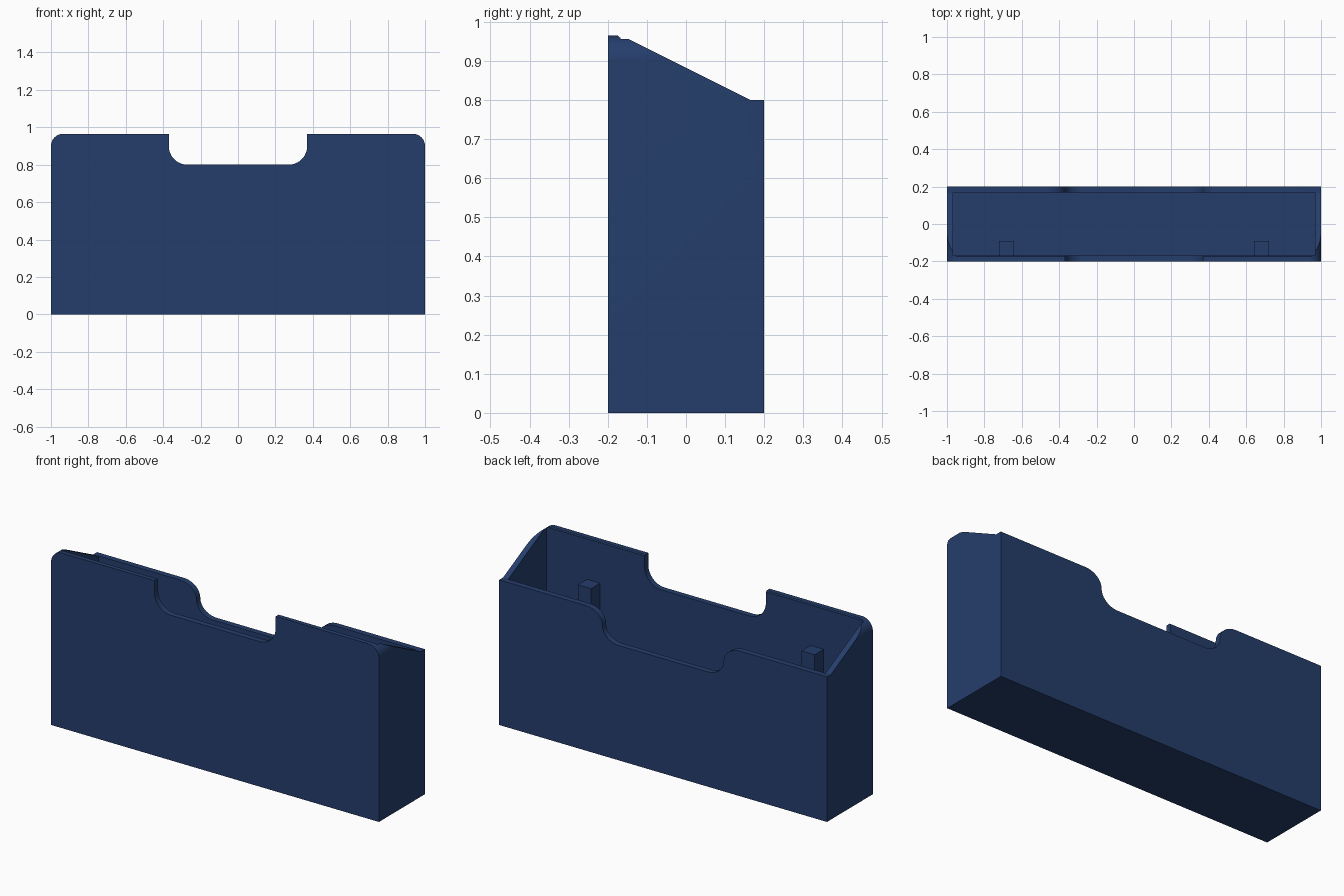
import bpy
import math

cube = bpy.data.objects.get("Cube")
if cube:
    bpy.data.objects.remove(cube, do_unlink=True)

HALF_W, HALF_D = 1.0, 0.2
FRONT_H, BACK_H = 0.965, 0.8
WALL = 0.032
NOTCH_W, NOTCH_R = 0.37, 0.1

navy = bpy.data.materials.new("navy blue")
navy.use_nodes = True
colour = (0.0185, 0.048, 0.15, 1)
navy.diffuse_color = colour
navy.node_tree.nodes["Principled BSDF"].inputs["Base Color"].default_value = colour


def arc(cx, cz, rx, rz, start, end, steps=12):
    """Points on an elliptical arc, angles in degrees."""
    angles = [math.radians(start + (end - start) * i / steps) for i in range(steps + 1)]
    return [(cx + rx * math.cos(a), cz + rz * math.sin(a)) for a in angles]


def prism(name, profile, lo, hi, axis):
    """Extrude a closed profile along x (yz profile) or y (xz profile)."""
    place = (lambda p, t: (t, *p)) if axis == "x" else (lambda p, t: (p[0], t, p[1]))
    n = len(profile)
    verts = [place(p, t) for t in (lo, hi) for p in profile]
    faces = [list(range(n)), list(range(n, 2 * n))]
    faces += [[i, (i + 1) % n, n + (i + 1) % n, n + i] for i in range(n)]
    mesh = bpy.data.meshes.new(name)
    mesh.from_pydata(verts, [], faces)
    mesh.materials.append(navy)
    obj = bpy.data.objects.new(name, mesh)
    bpy.context.collection.objects.link(obj)
    # Consistent outward normals
    bpy.ops.object.select_all(action="DESELECT")
    bpy.context.view_layer.objects.active = obj
    obj.select_set(True)
    bpy.ops.object.mode_set(mode="EDIT")
    bpy.ops.mesh.select_all(action="SELECT")
    bpy.ops.mesh.normals_make_consistent(inside=False)
    bpy.ops.object.mode_set(mode="OBJECT")
    return obj


def rectangle(x0, x1, z0, z1):
    return [(x0, z0), (x1, z0), (x1, z1), (x0, z1)]


def carve(target, cutter, operation="DIFFERENCE"):
    mod = target.modifiers.new("carve", "BOOLEAN")
    mod.operation, mod.solver, mod.object = operation, "EXACT", cutter
    bpy.context.view_layer.objects.active = target
    bpy.ops.object.modifier_apply(modifier=mod.name)
    bpy.data.objects.remove(cutter, do_unlink=True)


def mirrored(half):
    """Complete a right-half outline with its mirror image."""
    return half + [(-x, z) for x, z in reversed(half)]


# Tray body: side outline with sloping top
tray = prism("tray", [
    (-HALF_D, 0), (HALF_D, 0), (HALF_D, BACK_H), (0.165, BACK_H),
    (-0.155, 0.96), (-0.17, 0.96), (-0.175, FRONT_H), (-HALF_D, FRONT_H),
], -HALF_W, HALF_W, "x")

# Rounded upper corners
R = 0.065
outline = mirrored([(HALF_W, -0.1)] + arc(HALF_W - R, FRONT_H - R, R, R, 0, 90))
outline = [(x, z + 0.0005) if z > FRONT_H - 0.0001 else (x, z) for x, z in outline]
carve(tray, prism("corner_rounder", outline, -0.5, 0.5, "y"), "INTERSECT")

# Hollow inside
carve(tray, prism("cavity", rectangle(WALL - HALF_W, HALF_W - WALL, WALL, 1.5),
                  WALL - HALF_D, HALF_D - WALL, "y"))

# Front finger notch: square top corners, rounded bottom corners
front_notch = mirrored([(NOTCH_W, 1.2)] + arc(NOTCH_W - NOTCH_R, 0.8 + NOTCH_R,
                                              NOTCH_R, NOTCH_R, 0, -90))
carve(tray, prism("front_notch", front_notch, -0.4, -0.1, "y"))

# Back finger notch: S-curved sides
DROP = 0.167
RZ = DROP / 2
back_notch = mirrored(
    [(NOTCH_W + NOTCH_R, 1.2)]
    + arc(NOTCH_W + NOTCH_R, BACK_H - RZ, NOTCH_R, RZ, 90, 180)
    + arc(NOTCH_W - NOTCH_R, BACK_H - RZ, NOTCH_R, RZ, 0, -90)[1:])
carve(tray, prism("back_notch", back_notch, 0.1, 0.4, "y"))

# Support posts against the front wall
posts = [prism(side + "_post", rectangle(x - 0.04, x + 0.04, WALL - 0.01, 0.737),
               -0.175, -0.09, "y")
         for side, x in (("left", 0.682), ("right", -0.682))]

# Smooth curves, crisp edges
bpy.ops.object.select_all(action="DESELECT")
for obj in [tray] + posts:
    obj.select_set(True)
bpy.context.view_layer.objects.active = tray
bpy.ops.object.shade_smooth_by_angle(angle=math.radians(25))
